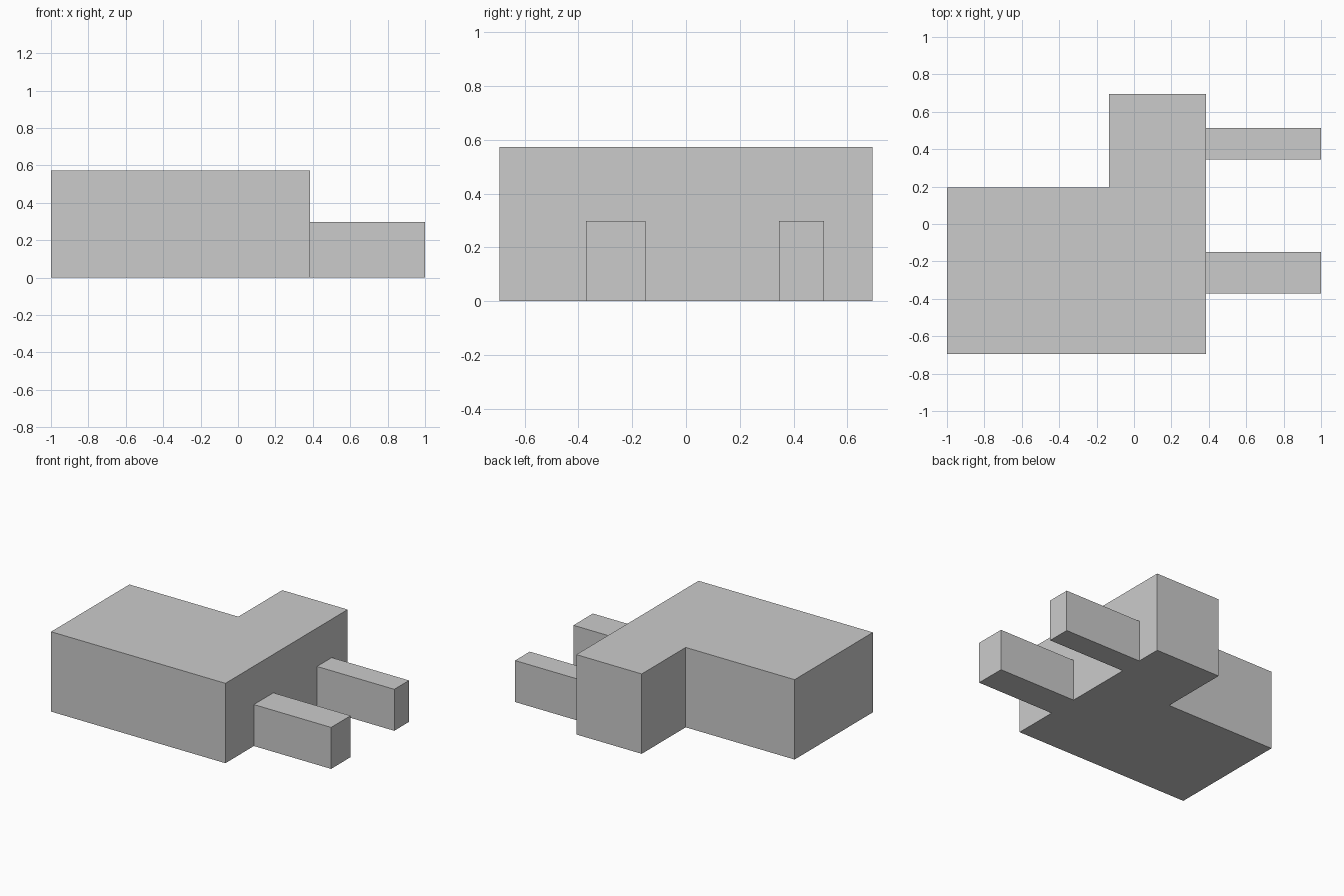
import bpy
import bmesh

if "Cube" in bpy.data.objects:
    bpy.data.objects.remove(bpy.data.objects["Cube"])


def extrude_profile(name, points, height):
    """Closed prism rising from z = 0 with the given plan outline."""
    bm = bmesh.new()
    base = bm.faces.new([bm.verts.new((x, y, 0)) for x, y in points])
    top = bmesh.ops.extrude_face_region(bm, geom=[base], use_keep_orig=True)
    verts = [v for v in top["geom"] if isinstance(v, bmesh.types.BMVert)]
    bmesh.ops.translate(bm, verts=verts, vec=(0, 0, height))
    bmesh.ops.recalc_face_normals(bm, faces=bm.faces)
    mesh = bpy.data.meshes.new(name)
    bm.to_mesh(mesh)
    bm.free()
    obj = bpy.data.objects.new(name, mesh)
    bpy.context.collection.objects.link(obj)
    return obj


BODY_RIGHT = 0.386

# L-shaped main block
extrude_profile("main_block", [
    (-1, -0.694), (BODY_RIGHT, -0.694), (BODY_RIGHT, 0.694),
    (-0.134, 0.694), (-0.134, 0.195), (-1, 0.195)], 0.574)

# Two low arms reaching out to the right
for name, y0, y1 in (("front_arm", -0.371, -0.15), ("back_arm", 0.346, 0.513)):
    extrude_profile(name, [
        (BODY_RIGHT, y0), (1, y0), (1, y1), (BODY_RIGHT, y1)], 0.298)
